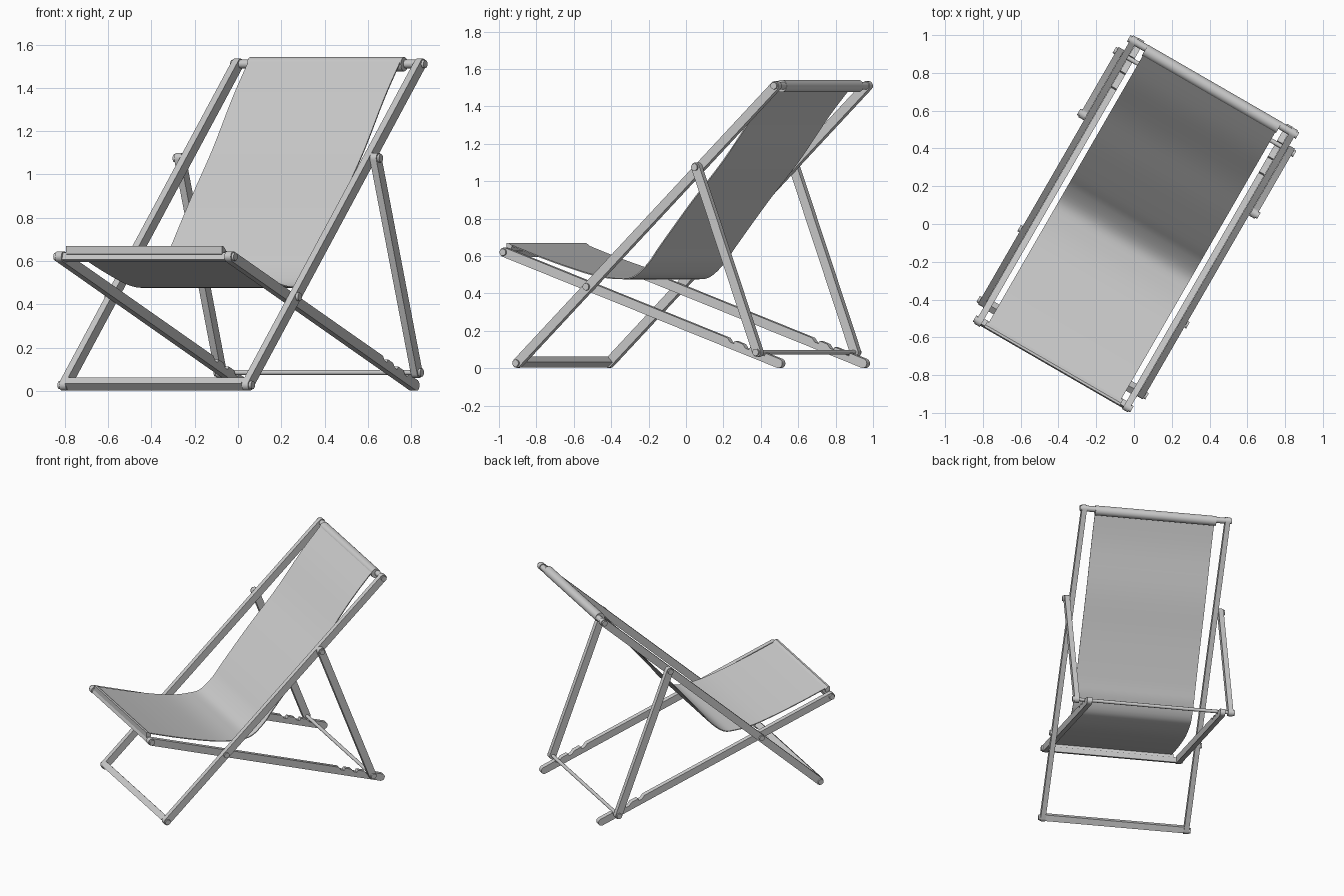
import bpy, bmesh, math
from mathutils import Vector, Matrix

if "Cube" in bpy.data.objects:
    bpy.data.objects.remove(bpy.data.objects["Cube"])

# The whole chair is turned about the vertical axis
TURN = Matrix.Rotation(math.radians(-30), 4, 'Z')

grey = bpy.data.materials.new("plain grey")
grey.use_nodes = True
COLOUR = (0.6, 0.6, 0.6, 1)
grey.diffuse_color = COLOUR
grey.node_tree.nodes["Principled BSDF"].inputs["Base Color"].default_value = COLOUR


def extrude_profile(name, outline, x0, x1, smooth=False):
    """Extrude a closed (depth, height) outline across the width."""
    bm = bmesh.new()
    face = bm.faces.new([bm.verts.new((x0, p[0], p[1])) for p in outline])
    ext = bmesh.ops.extrude_face_region(bm, geom=[face])
    moved = [g for g in ext["geom"] if isinstance(g, bmesh.types.BMVert)]
    bmesh.ops.translate(bm, verts=moved, vec=(x1 - x0, 0, 0))
    bmesh.ops.recalc_face_normals(bm, faces=bm.faces)
    mesh = bpy.data.meshes.new(name)
    bm.to_mesh(mesh)
    bm.free()
    mesh.materials.append(grey)
    obj = bpy.data.objects.new(name, mesh)
    bpy.context.collection.objects.link(obj)
    obj.matrix_world = TURN
    if smooth:
        bpy.ops.object.select_all(action='DESELECT')
        obj.select_set(True)
        bpy.context.view_layer.objects.active = obj
        bpy.ops.object.shade_smooth_by_angle(angle=math.radians(40))
    return obj


def circle(c, r, n=16, start=0.0):
    return [(c[0] + r * math.cos(start + 2 * math.pi * i / n),
             c[1] + r * math.sin(start + 2 * math.pi * i / n)) for i in range(n)]


def rail_outline(p, q, r, notches=()):
    """Round-ended bar from p to q, with saw notches along the upper edge."""
    p, q = Vector(p), Vector(q)
    d = (q - p).normalized()
    n = Vector((-d.y, d.x))
    length = (q - p).length
    pts = [(0, r)]
    for s in notches:
        pts += [(s - 0.035, r), (s - 0.012, r - 0.016), (s + 0.012, r - 0.016), (s + 0.014, r)]
    steps = 8
    pts += [(length + r * math.sin(math.pi * i / steps), r * math.cos(math.pi * i / steps))
            for i in range(steps + 1)]
    pts += [(-r * math.sin(math.pi * i / steps), -r * math.cos(math.pi * i / steps))
            for i in range(steps)]
    return [p + d * a + n * b for a, b in pts]


# Pivot points as (depth, height)
SEAT_FRONT, SEAT_BACK = (-0.855, 0.62), (0.84, 0.026)
FOOT, HEAD = (-0.756, 0.027), (0.838, 1.51)
CROSSING = (-0.322, 0.435)
PROP_TOP, PROP_FOOT = (0.368, 1.075), (0.746, 0.085)
R = 0.025

# Three layers of rails, inner to outer: name, ends, inner face, notches, bolts
LAYERS = [
    ("seat_rail", SEAT_FRONT, SEAT_BACK, 0.435, (1.49, 1.59, 1.69), (SEAT_FRONT,)),
    ("back_rail", FOOT, HEAD, 0.47, (), (FOOT, HEAD, CROSSING)),
    ("prop_leg", PROP_TOP, PROP_FOOT, 0.505, (), (PROP_TOP, PROP_FOOT)),
]
for side, sign in (("left", 1), ("right", -1)):
    for name, a, b, inner, notches, bolts in LAYERS:
        outer = inner + 0.034
        extrude_profile(f"{side}_{name}", rail_outline(a, b, R, notches),
                        sign * inner, sign * outer, True)
        for i, c in enumerate(bolts):
            extrude_profile(f"{side}_{name}_bolt_{i + 1}", circle(c, 0.019),
                            sign * (outer - 0.02), sign * (outer + 0.012), True)

# Cross members
tilt = math.atan2(HEAD[1] - FOOT[1], HEAD[0] - FOOT[0]) + math.pi / 4
extrude_profile("foot_bar", circle((FOOT[0], 0.033), 0.03, 4, tilt), -0.47, 0.47)
seat_tilt = math.atan2(SEAT_BACK[1] - SEAT_FRONT[1], SEAT_BACK[0] - SEAT_FRONT[0]) + math.pi / 4
extrude_profile("seat_front_bar", circle((-0.852, 0.617), 0.024, 4, seat_tilt), -0.44, 0.44)
extrude_profile("head_bar", circle(HEAD, 0.02), -0.475, 0.475, True)
extrude_profile("prop_rod", circle(PROP_FOOT, 0.012, 12), -0.51, 0.51, True)

# Fabric sling: smooth path through a few points, given a small thickness
KEYS = [Vector(k) for k in (
    (-0.862, 0.666), (-0.66, 0.595), (-0.45, 0.53), (-0.3, 0.493), (-0.18, 0.482),
    (-0.09, 0.492), (0.0, 0.565), (0.075, 0.66), (0.27, 0.895), (0.464, 1.115),
    (0.65, 1.355), (0.798, 1.523))]
path = []
for i in range(len(KEYS) - 1):
    k0, k1 = KEYS[max(i - 1, 0)], KEYS[i]
    k2, k3 = KEYS[i + 1], KEYS[min(i + 2, len(KEYS) - 1)]
    for j in range(4):
        t = j / 4
        path.append(0.5 * (2 * k1 + (k2 - k0) * t + (2 * k0 - 5 * k1 + 4 * k2 - k3) * t * t
                           + (3 * k1 - k0 - 3 * k2 + k3) * t ** 3))
path.append(KEYS[-1])
under = []
for i, p in enumerate(path):
    d = (path[min(i + 1, len(path) - 1)] - path[max(i - 1, 0)]).normalized()
    under.append(p + Vector((d.y, -d.x)) * 0.006)
CLOTH = 0.405
extrude_profile("fabric_sling", path + under[::-1], -CLOTH, CLOTH, True)

# Hems where the fabric wraps the head bar and meets the seat bar
extrude_profile("head_hem", circle((0.826, 1.509), 0.033, 20), -0.41, 0.41, True)
extrude_profile("front_hem", [(-0.868, 0.632), (-0.868, 0.669), (-0.855, 0.669), (-0.835, 0.655),
                              (-0.84, 0.622)], -0.415, 0.415)
